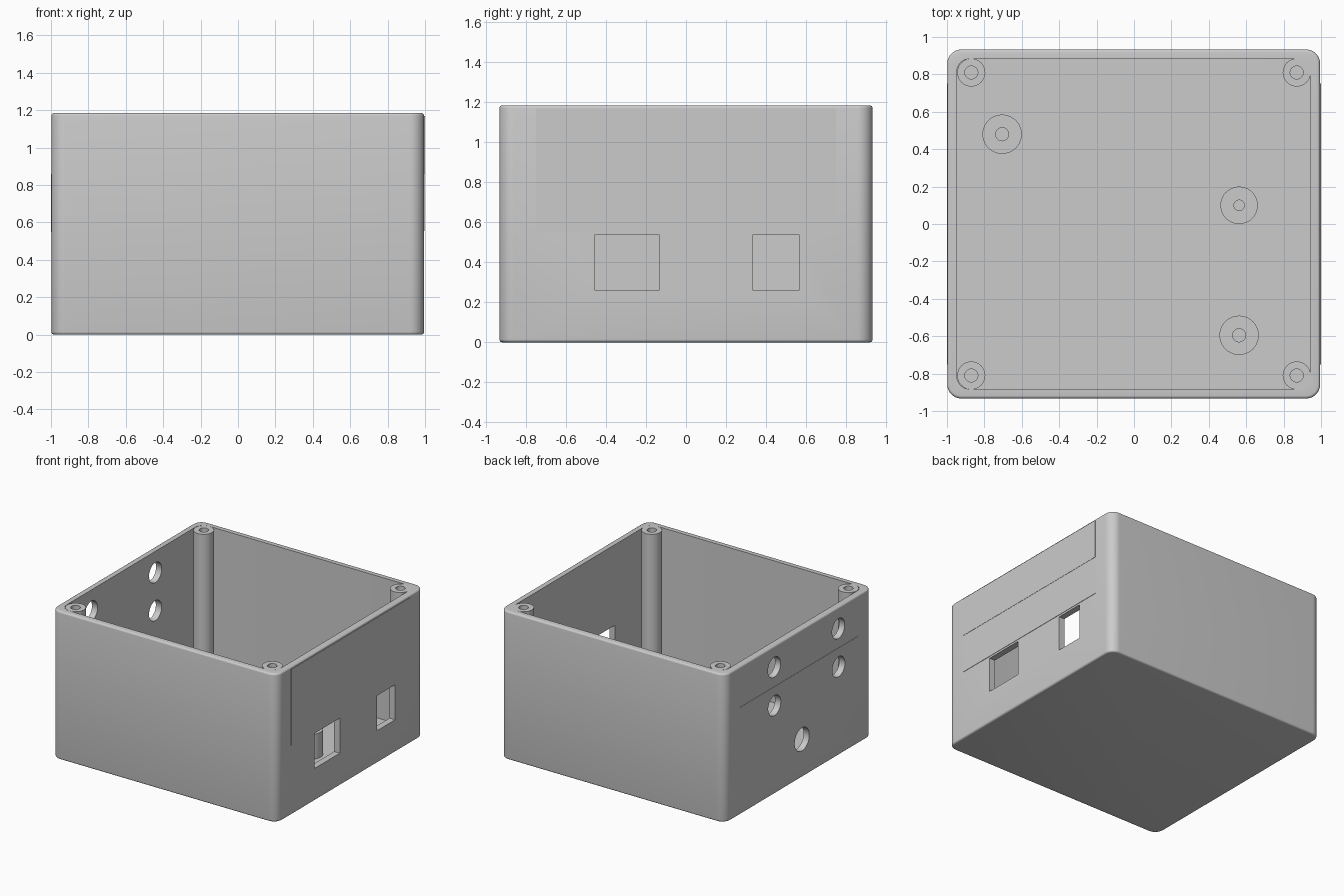
import bpy, bmesh, math
from mathutils import Matrix

if "Cube" in bpy.data.objects:
    bpy.data.objects.remove(bpy.data.objects["Cube"])

H = 1.185          # overall height
FLOOR = 0.05
grey = bpy.data.materials.new("light grey plastic")
grey.diffuse_color = (0.6, 0.6, 0.6, 1)
grey.use_nodes = True
grey.node_tree.nodes["Principled BSDF"].inputs["Base Color"].default_value = grey.diffuse_color


def finish(bm, name):
    bmesh.ops.recalc_face_normals(bm, faces=bm.faces[:])
    me = bpy.data.meshes.new(name)
    bm.to_mesh(me)
    bm.free()
    me.materials.append(grey)
    ob = bpy.data.objects.new(name, me)
    bpy.context.collection.objects.link(ob)
    return ob


def box(name, x, y, z, corner=0, rim=0):
    """Box from (min, max) ranges, with rounded upright corners and rims."""
    bm = bmesh.new()
    bmesh.ops.create_cube(bm, size=1)
    for v in bm.verts:
        for i, r in enumerate((x, y, z)):
            v.co[i] = r[1] if v.co[i] > 0 else r[0]
    if corner:
        up = [e for e in bm.edges if abs(e.verts[0].co.z - e.verts[1].co.z) > 1e-4]
        bmesh.ops.bevel(bm, geom=up, offset=corner, segments=12, profile=0.5, affect='EDGES')
    if rim:
        flat = [e for e in bm.edges if abs(e.verts[0].co.z - e.verts[1].co.z) < 1e-4]
        bmesh.ops.bevel(bm, geom=flat, offset=rim, segments=4, profile=0.5, affect='EDGES')
    return finish(bm, name)


def post(name, x, y, r, hole, z0, z1, depth):
    """Round post with a blind screw hole, turned from a profile."""
    n = 40
    bm = bmesh.new()
    rings = []
    for rad, z in ((r, z0), (r, z1), (hole, z1), (hole, z1 - depth)):
        rings.append([bm.verts.new((x + rad * math.cos(2 * math.pi * i / n),
                                    y + rad * math.sin(2 * math.pi * i / n), z)) for i in range(n)])
    for a, b in zip(rings, rings[1:]):
        for i in range(n):
            j = (i + 1) % n
            bm.faces.new((a[i], a[j], b[j], b[i]))
    bm.faces.new(rings[0])
    bm.faces.new(rings[-1])
    return finish(bm, name)


def round_cutter(y, z, r):
    """Cylinder along x, through the left wall."""
    bm = bmesh.new()
    m = Matrix.Translation((-1, y, z)) @ Matrix.Rotation(math.pi / 2, 4, 'Y')
    bmesh.ops.create_cone(bm, cap_ends=True, segments=48, radius1=r, radius2=r, depth=0.3, matrix=m)
    return finish(bm, "hole_cutter")


def cut(ob, cutter):
    mod = ob.modifiers.new("cut", 'BOOLEAN')
    mod.operation, mod.solver, mod.object = 'DIFFERENCE', 'EXACT', cutter
    bpy.context.view_layer.objects.active = ob
    bpy.ops.object.modifier_apply(modifier=mod.name)


# Case shell and the thin raised panels on its sides
case = box("case_body", (-0.998, 0.995), (-0.933, 0.933), (0, H), 0.075, 0.015)
left_panel = box("left_panel", (-1.0, -0.99), (-0.75, 0.75), (0.55, 0.86))
panels = [box("right_upper_panel", (0.98, 1.0), (-0.75, 0.75), (0.86, 1.168)),
          box("right_lower_panel", (0.98, 0.998), (-0.75, 0.75), (0.555, 0.86)),
          left_panel]

# Cavity, two rectangular ports on the right, round holes on the left
cutters = [box("cavity_cutter", (-0.948, 0.945), (-0.885, 0.885), (FLOOR, 1.4), 0.075),
           box("wide_port_cutter", (0.9, 1.1), (-0.455, -0.135), (0.26, 0.54)),
           box("narrow_port_cutter", (0.9, 1.1), (0.335, 0.565), (0.26, 0.54))]
holes = [round_cutter(y, z, 0.08) for y in (0.31, -0.5) for z in (0.71, 1.015)]
holes.append(round_cutter(-0.04, 0.305, 0.092))
for c in cutters + holes:
    cut(case, c)
for c in holes:
    cut(left_panel, c)
for c in cutters + holes:
    bpy.data.objects.remove(c)

# Corner screw posts
parts = [case] + panels
for sx, side in ((-1, "left"), (1, "right")):
    for sy, end in ((-1, "front"), (1, "back")):
        parts.append(post(f"corner_post_{end}_{side}", sx * 0.87, sy * 0.81,
                          0.075, 0.035, FLOOR - 0.01, H, 0.4))

# Board standoffs on the floor
for i, (x, y, r, h) in enumerate(((-0.705, 0.48, 0.105, 0.035),
                                  (0.562, 0.1, 0.1, 0.028),
                                  (0.562, -0.595, 0.105, 0.035))):
    parts.append(post(f"standoff_{i + 1}", x, y, r, h, FLOOR - 0.01, 0.25, 0.18))

for ob in parts:
    bpy.ops.object.select_all(action='DESELECT')
    ob.select_set(True)
    bpy.context.view_layer.objects.active = ob
    bpy.ops.object.shade_smooth_by_angle(angle=math.radians(35))
